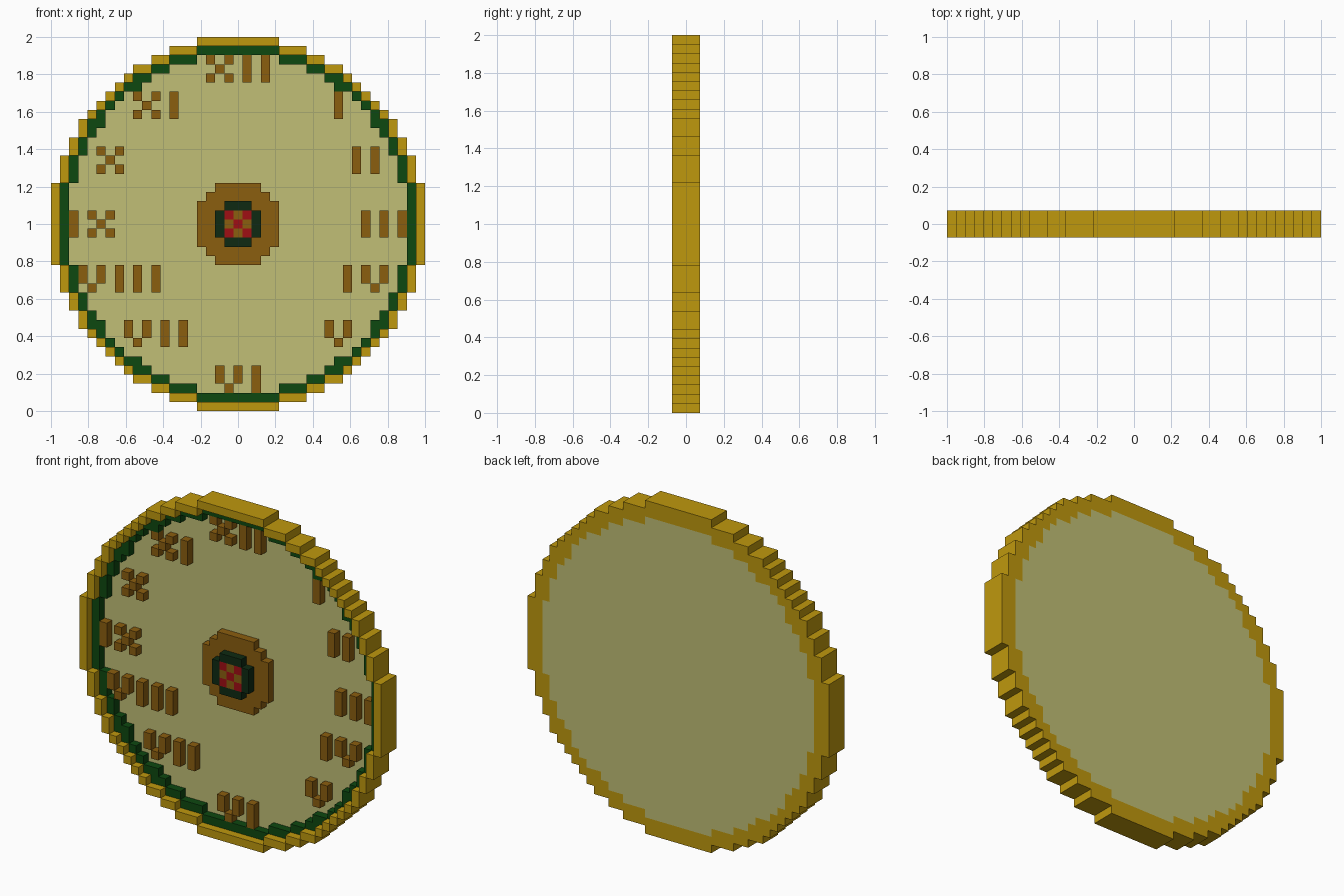
import bpy
import bmesh

cube = bpy.data.objects.get("Cube")
if cube:
    bpy.data.objects.remove(cube, do_unlink=True)

UNIT = 2 / 41   # block size: the dial is 41 blocks wide and 3 blocks deep


def material(name, rgb):
    """Flat material from an sRGB 0-255 colour."""
    lin = [((c / 255 + 0.055) / 1.055) ** 2.4 if c > 10 else c / 255 / 12.92 for c in rgb]
    mat = bpy.data.materials.new(name)
    mat.use_nodes = True
    mat.diffuse_color = (*lin, 1)
    bsdf = mat.node_tree.nodes["Principled BSDF"]
    bsdf.inputs["Base Color"].default_value = (*lin, 1)
    bsdf.inputs["Roughness"].default_value = 0.8
    return mat


GOLD = material("gold", (191, 152, 13))
CREAM = material("pale_yellow", (193, 191, 118))
GREEN = material("green", (13, 72, 16))
DARK_GREEN = material("dark_green", (14, 42, 18))
BROWN = material("brown", (139, 94, 15))
RED = material("red", (160, 14, 20))


def ring(outer, inner=-1.0):
    """Block positions between two radii; no inner radius gives a full disc."""
    span = range(-20, 21)
    lo = inner * inner if inner > 0 else -1
    return {(i, j) for i in span for j in span if lo < i * i + j * j <= outer * outer}


def blocks(name, cells, front, back, mat):
    """Solid made of square blocks, from depth layer front to back."""
    bm = bmesh.new()
    cache = {}

    def vert(i, j, k):
        if (i, j, k) not in cache:
            cache[i, j, k] = bm.verts.new(
                ((i - 0.5) * UNIT, (k - 1.5) * UNIT, (j + 20) * UNIT))
        return cache[i, j, k]

    for i, j in sorted(cells):
        corners = [(i, j), (i + 1, j), (i + 1, j + 1), (i, j + 1)]
        bm.faces.new([vert(*c, front) for c in corners])
        bm.faces.new([vert(*c, back) for c in reversed(corners)])
        # side walls only where the neighbour is empty
        for n, (di, dj) in enumerate([(0, -1), (1, 0), (0, 1), (-1, 0)]):
            if (i + di, j + dj) not in cells:
                a, b = corners[n], corners[(n + 1) % 4]
                bm.faces.new([vert(*b, front), vert(*a, front),
                              vert(*a, back), vert(*b, back)])
    # merge flat areas into large faces
    bmesh.ops.dissolve_limit(bm, angle_limit=0.01, verts=bm.verts[:], edges=bm.edges[:])
    mesh = bpy.data.meshes.new(name)
    bm.to_mesh(mesh)
    bm.free()
    mesh.materials.append(mat)
    obj = bpy.data.objects.new(name, mesh)
    bpy.context.collection.objects.link(obj)
    return obj


# Case: outer rim, back flange, stepped inner ring and dial plate
blocks("outer_rim", ring(20.5, 19.5), 0, 3, GOLD)
blocks("back_flange", ring(19.5, 18.5), 2, 3, GOLD)
blocks("inner_ring", ring(19.5, 18.5), 1, 2, GREEN)
blocks("dial_plate", ring(18.5), 2, 3, CREAM)

# Hub: wide brown boss, raised dark ring and chequered centre
centre = ring(1.5)
red_cells = {(i, j) for i, j in centre if (i + j) % 2 == 0}
blocks("hub_boss", ring(4.5), 1, 2, BROWN)
blocks("hub_ring", ring(2.5) - centre, 0, 1, DARK_GREEN)
blocks("hub_centre_red", red_cells, 0, 1, RED)
blocks("hub_centre_brown", centre - red_cells, 0, 1, BROWN)

# Hour marks: three block patterns, each three blocks high
SHAPES = {
    "bar": (1, {(0, 0), (0, 1), (0, 2)}),
    "wedge": (3, {(0, 1), (0, 2), (1, 0), (2, 1), (2, 2)}),
    "cross": (3, {(0, 0), (2, 0), (1, 1), (0, 2), (2, 2)}),
}
B, W, C = "bar", "wedge", "cross"
# hour: (left column, bottom row, patterns from left to right)
HOURS = {
    1: (11, 12, [B]),
    2: (13, 6, [B, B]),
    3: (14, -1, [B, B, B]),
    4: (12, -7, [B, W]),
    5: (10, -13, [W]),
    6: (-2, -18, [W, B]),
    7: (-12, -13, [W, B, B]),
    8: (-17, -7, [W, B, B, B]),
    9: (-18, -1, [B, C]),
    10: (-15, 6, [C]),
    11: (-11, 12, [C, B]),
    12: (-3, 16, [C, B, B]),
}
for hour, (col, row, patterns) in HOURS.items():
    cells = set()
    for pattern in patterns:
        width, shape = SHAPES[pattern]
        cells |= {(col + i, row + j) for i, j in shape}
        col += width + 1
    blocks(f"hour_mark_{hour}", cells, 1, 2, BROWN)
